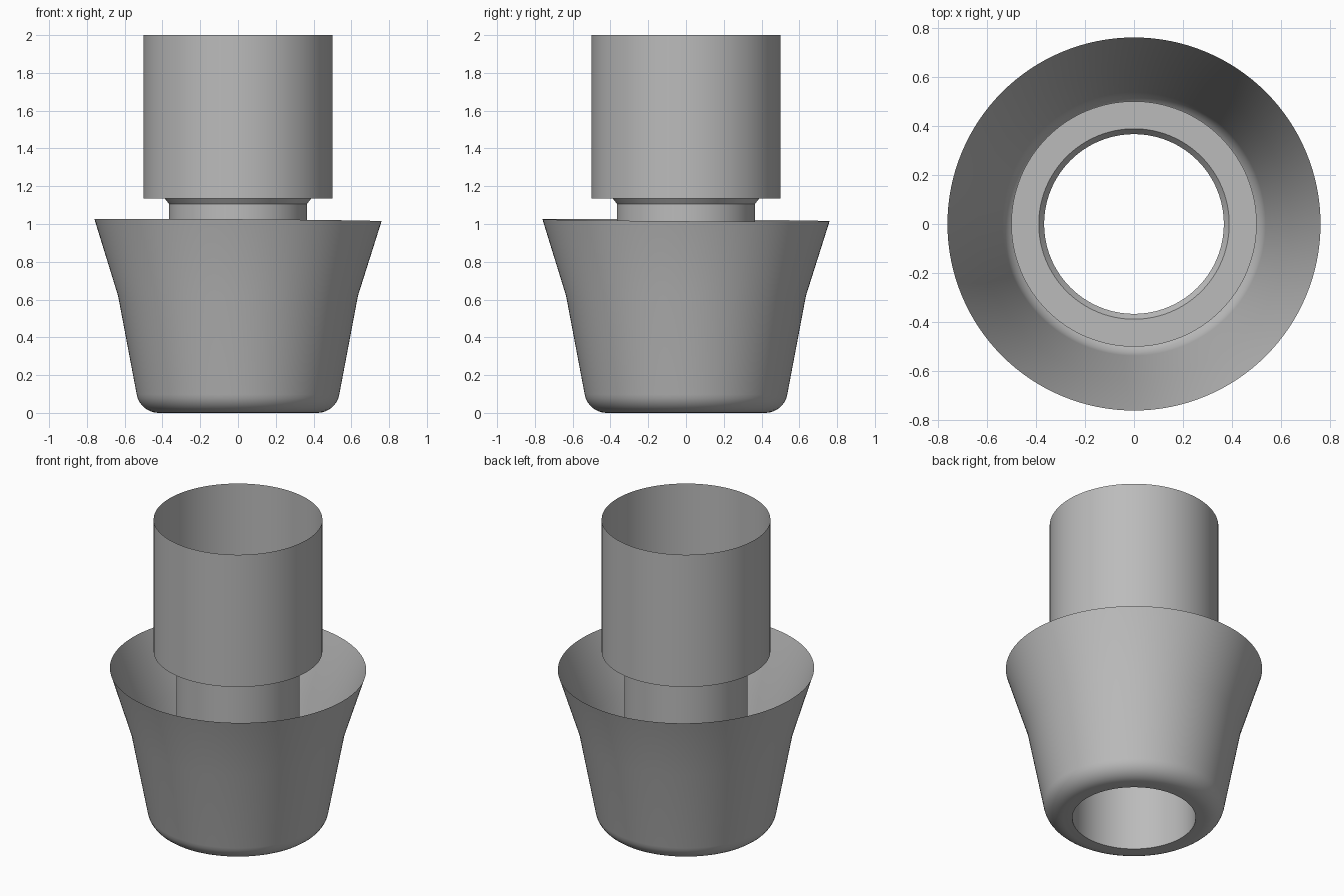
import bpy, bmesh, math

cube = bpy.data.objects.get("Cube")
if cube:
    bpy.data.objects.remove(cube, do_unlink=True)

SEGMENTS = 128

grey = bpy.data.materials.new("plain grey")
grey.use_nodes = True
colour = (0.5, 0.5, 0.5, 1)
grey.diffuse_color = colour
grey.node_tree.nodes["Principled BSDF"].inputs["Base Color"].default_value = colour


def lathe(name, profile, rim_tilt=0.0):
    """Spin a (radius, height) profile about z as an open thin shell."""
    bm = bmesh.new()
    rings = []
    for r, z in profile:
        ring = []
        for i in range(SEGMENTS):
            a = math.tau * i / SEGMENTS
            ring.append(bm.verts.new((r * math.cos(a), r * math.sin(a), z)))
        rings.append(ring)
    for low, high in zip(rings, rings[1:]):
        for i in range(SEGMENTS):
            j = (i + 1) % SEGMENTS
            bm.faces.new((low[i], low[j], high[j], high[i]))
    # Slight lean of the top edge
    for v in rings[-1]:
        v.co.z -= rim_tilt * (v.co.x + v.co.y)
    mesh = bpy.data.meshes.new(name)
    bm.to_mesh(mesh)
    bm.free()
    mesh.materials.append(grey)
    obj = bpy.data.objects.new(name, mesh)
    bpy.context.collection.objects.link(obj)
    bpy.ops.object.select_all(action="DESELECT")
    obj.select_set(True)
    bpy.context.view_layer.objects.active = obj
    bpy.ops.object.shade_smooth_by_angle(angle=math.radians(32))
    return obj


# Flared cup with a rounded foot
foot_centre, foot_radius = (0.42, 0.118), 0.118
foot = []
for k in range(9):
    a = math.radians(-90 + 80 * k / 8)
    foot.append((foot_centre[0] + foot_radius * math.cos(a),
                 foot_centre[1] + foot_radius * math.sin(a)))
lathe("flared_cup", [(0.366, 0)] + foot + [(0.635, 0.62), (0.76, 1.02)], rim_tilt=0.007)

# Inner tube running from the foot to the chamfer below the sleeve
lathe("inner_tube", [(0.366, 0), (0.366, 1.107)])

# Upper sleeve with its chamfered floor ring, open at the top
lathe("upper_sleeve", [(0.366, 1.107), (0.388, 1.135), (0.5, 1.135), (0.5, 2)])
